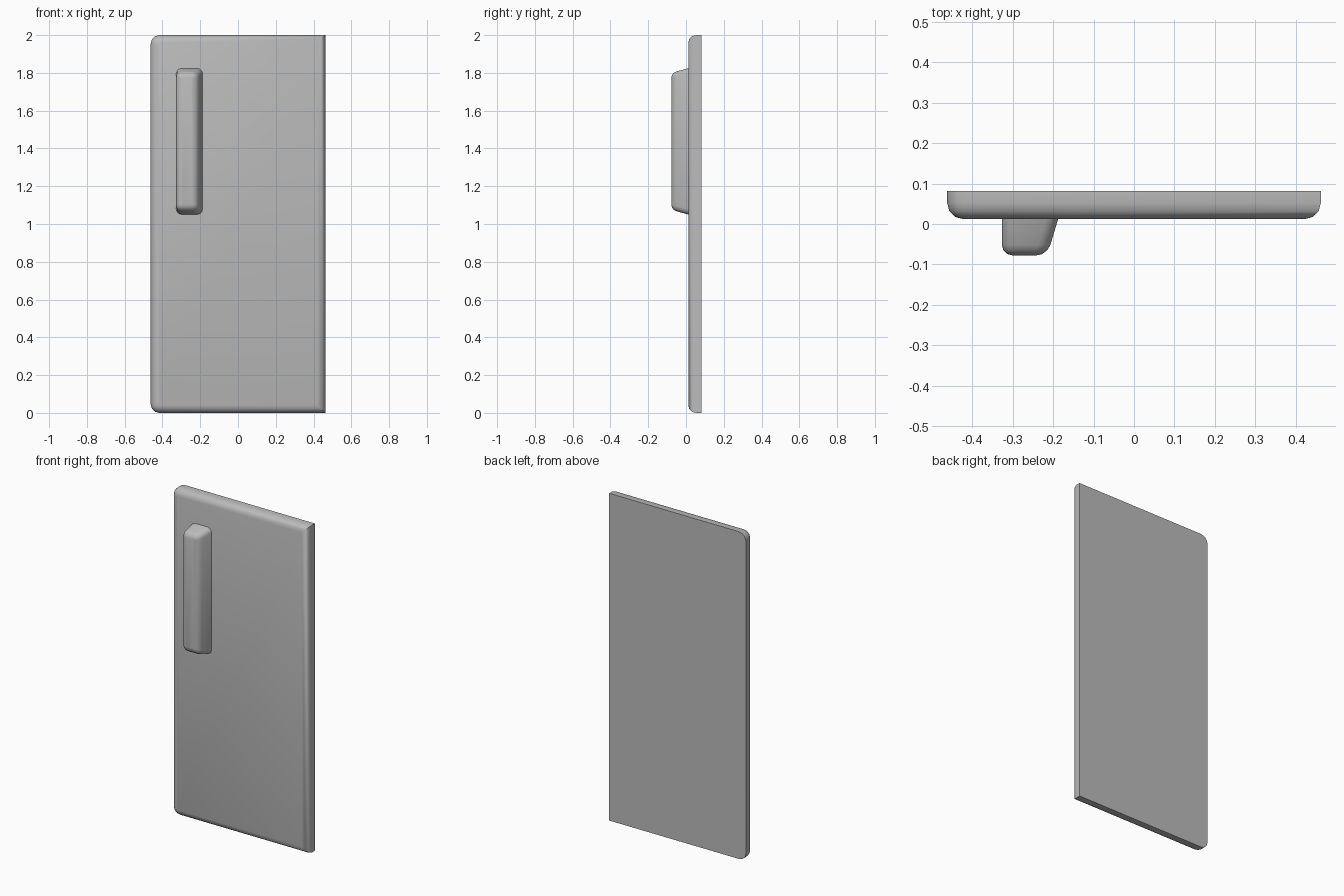
import bpy, bmesh

cube = bpy.data.objects.get("Cube")
if cube:
    bpy.data.objects.remove(cube, do_unlink=True)

grey = bpy.data.materials.new("plain grey")
grey.use_nodes = True
colour = (0.5, 0.5, 0.5, 1)
grey.diffuse_color = colour
grey.node_tree.nodes["Principled BSDF"].inputs["Base Color"].default_value = colour


def bevel(bm, edges, width, segments):
    bmesh.ops.bevel(bm, geom=edges, offset=width, offset_type='OFFSET',
                    segments=segments, profile=0.5, affect='EDGES', clamp_overlap=True)


def rounded_slab(name, back, front, y_back, y_front, corner_test, corner, rim):
    """Slab between two rectangles (x0, x1, z0, z1), rounded at chosen corners and round its front."""
    bm = bmesh.new()
    rings = []
    for (x0, x1, z0, z1), y in ((back, y_back), (front, y_front)):
        rings.append([bm.verts.new(p) for p in
                      ((x0, y, z0), (x1, y, z0), (x1, y, z1), (x0, y, z1))])
    bm.faces.new(rings[0])
    bm.faces.new(rings[1])
    for i in range(4):
        j = (i + 1) % 4
        bm.faces.new((rings[0][i], rings[0][j], rings[1][j], rings[1][i]))
    bmesh.ops.recalc_face_normals(bm, faces=bm.faces)
    # Corners running from back to front
    bevel(bm, [e for e in bm.edges
               if abs(e.verts[0].co.y - e.verts[1].co.y) > 0.01
               and corner_test(e.verts[0].co.x)], corner, 3)
    # Rim of the front face
    bevel(bm, [e for e in bm.edges
               if all(abs(v.co.y - y_front) < 0.001 for v in e.verts)], rim, 3)
    bmesh.ops.recalc_face_normals(bm, faces=bm.faces)
    mesh = bpy.data.meshes.new(name)
    bm.to_mesh(mesh)
    bm.free()
    mesh.materials.append(grey)
    obj = bpy.data.objects.new(name, mesh)
    bpy.context.collection.objects.link(obj)
    bpy.ops.object.select_all(action='DESELECT')
    obj.select_set(True)
    bpy.context.view_layer.objects.active = obj
    bpy.ops.object.shade_smooth_by_angle(angle=0.7)
    return obj


# Door panel: rounded on the opening side, square on the hinge side
panel = (-0.462, 0.462, 0, 2)
rounded_slab("door_panel", panel, panel, 0.082, 0.012, lambda x: x < 0, 0.045, 0.04)

# Handle: upright grip with a straight outer side and sloping inner side
rounded_slab("door_handle", (-0.327, -0.187, 1.05, 1.825), (-0.327, -0.215, 1.075, 1.8),
             0.014, -0.078, lambda x: True, 0.028, 0.036)
